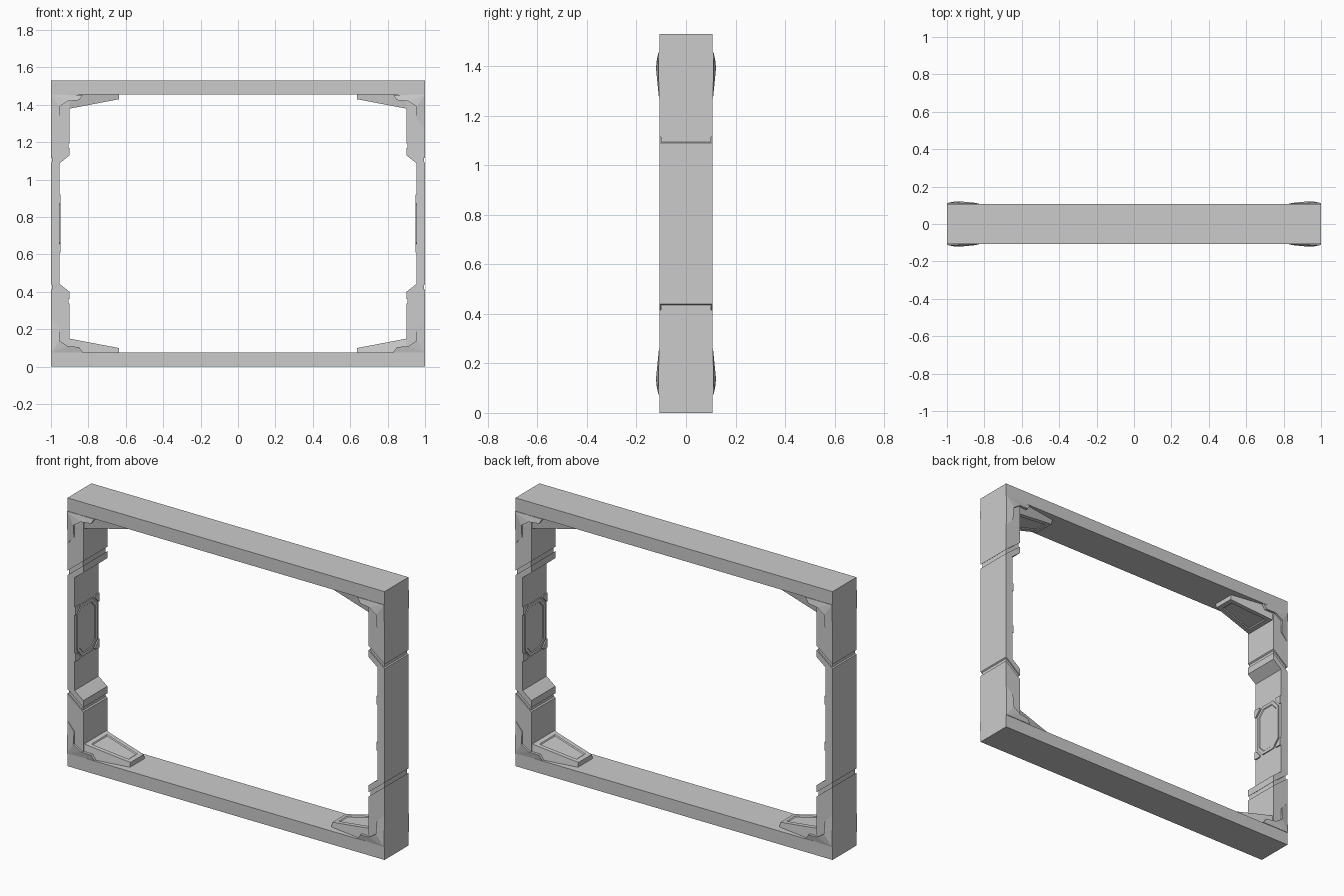
import bpy, bmesh
from mathutils import Vector

if "Cube" in bpy.data.objects:
    bpy.data.objects.remove(bpy.data.objects["Cube"])

MID = 0.765   # mid height: mirror plane for upper / lower halves
D = 0.108     # half depth of the frame


def loft(name, parts, axes, panel=None):
    """Solids joining loop pairs (a, b); coordinates relative to MID in z.
    panel = (margin, lip, depth) sinks a panel into the second cap."""
    bm = bmesh.new()
    for a, b in parts:
        va = [bm.verts.new(p) for p in a]
        vb = [bm.verts.new(p) for p in b]
        n = len(a)
        bm.faces.new(va[::-1])
        cap = bm.faces.new(vb)
        for i in range(n):
            j = (i + 1) % n
            bm.faces.new((va[i], va[j], vb[j], vb[i]))
        bmesh.ops.recalc_face_normals(bm, faces=bm.faces)
        if panel:
            cap.normal_update()
            nrm = cap.normal.copy()
            for t in panel[:2]:
                bmesh.ops.inset_region(bm, faces=[cap], thickness=t, use_even_offset=True)
            bmesh.ops.translate(bm, verts=cap.verts, vec=-nrm * panel[2])
    bmesh.ops.recalc_face_normals(bm, faces=bm.faces)
    me = bpy.data.meshes.new(name)
    bm.to_mesh(me)
    bm.free()
    ob = bpy.data.objects.new(name, me)
    bpy.context.collection.objects.link(ob)
    ob.location.z = MID
    if axes:
        m = ob.modifiers.new("Mirror", 'MIRROR')
        m.use_axis = [c in axes for c in "xyz"]
        m.use_mirror_merge = False
    return ob


def prism(name, xz, half, axes):
    a = [(x, -half, z - MID) for x, z in xz]
    b = [(x, half, z - MID) for x, z in xz]
    return loft(name, [(a, b)], axes)


def side_plate(name, yz, x0, x1, axes, panel=None):
    a = [(x0, y, z) for y, z in yz]
    b = [(x1, y, z) for y, z in yz]
    return loft(name, [(a, b)], axes, panel)


# Horizontal beams
prism("beam", [(-1, 0), (1, 0), (1, 0.075), (-1, 0.075)], D, "z")

# Side posts: thick foot, slanted groove, stepped shoulder, thin middle
prism("post_foot", [(-1, 0.075), (-0.9, 0.075), (-0.9, 0.335), (-1, 0.415)], D, "xz")
prism("post_groove", [(-0.994, 0.41), (-0.907, 0.34), (-0.907, 0.37), (-0.994, 0.44)], D - 0.007, "xz")
prism("post_shoulder", [(-1, 0.44), (-0.9, 0.36), (-0.9, 0.4), (-0.955, 0.443)], D, "xz")
prism("post_middle", [(-1, 0.44), (-0.955, 0.443), (-0.955, 1.087), (-1, 1.09)], D, "x")

# Tapered corner brackets with sunken panels
foot = [(-0.9, -0.107), (-0.635, -0.066), (-0.635, 0.066), (-0.9, 0.107)]
top = [(-0.9, -0.1, 0.15), (-0.637, -0.06, 0.1), (-0.637, 0.06, 0.1), (-0.9, 0.1, 0.15)]
loft("corner_bracket",
     [([(x, y, 0.075 - MID) for x, y in foot], [(x, y, z - MID) for x, y, z in top])],
     "xz", (0.025, 0.005, 0.005))

# Bulging L-shaped corner plates on front and back
A, B, C, P = (-1, 0.075, 0.112), (-1, 0.26, 0.109), (-0.955, 0.21, 0.114), (-0.955, 0.14, 0.121)
E, G, F = (-0.91, 0.11, 0.119), (-0.85, 0.105, 0.113), (-0.83, 0.077, 0.109)
arms = []
for arm in ([A, B, C, P], [A, P, E], [A, E, G, F]):
    arms.append(([(x, -0.09, z - MID) for x, z, y in arm],
                 [(x, -y, z - MID) for x, z, y in arm]))
loft("corner_plate", arms, "xyz")

# Octagonal panel on the inner face of each post
octagon = [(-0.09, -0.1), (-0.045, -0.15), (0.045, -0.15), (0.09, -0.1),
           (0.09, 0.1), (0.045, 0.15), (-0.045, 0.15), (-0.09, 0.1)]
side_plate("octagon_panel", octagon, -0.96, -0.949, "x", (0.018, 0.004, 0.004))

# Small clips around the octagon corners
clip = [(-D, -0.155), (-0.07, -0.155), (-0.065, -0.145), (-0.098, -0.108), (-D, -0.108)]
side_plate("corner_clip", clip, -0.96, -0.948, "xyz")
